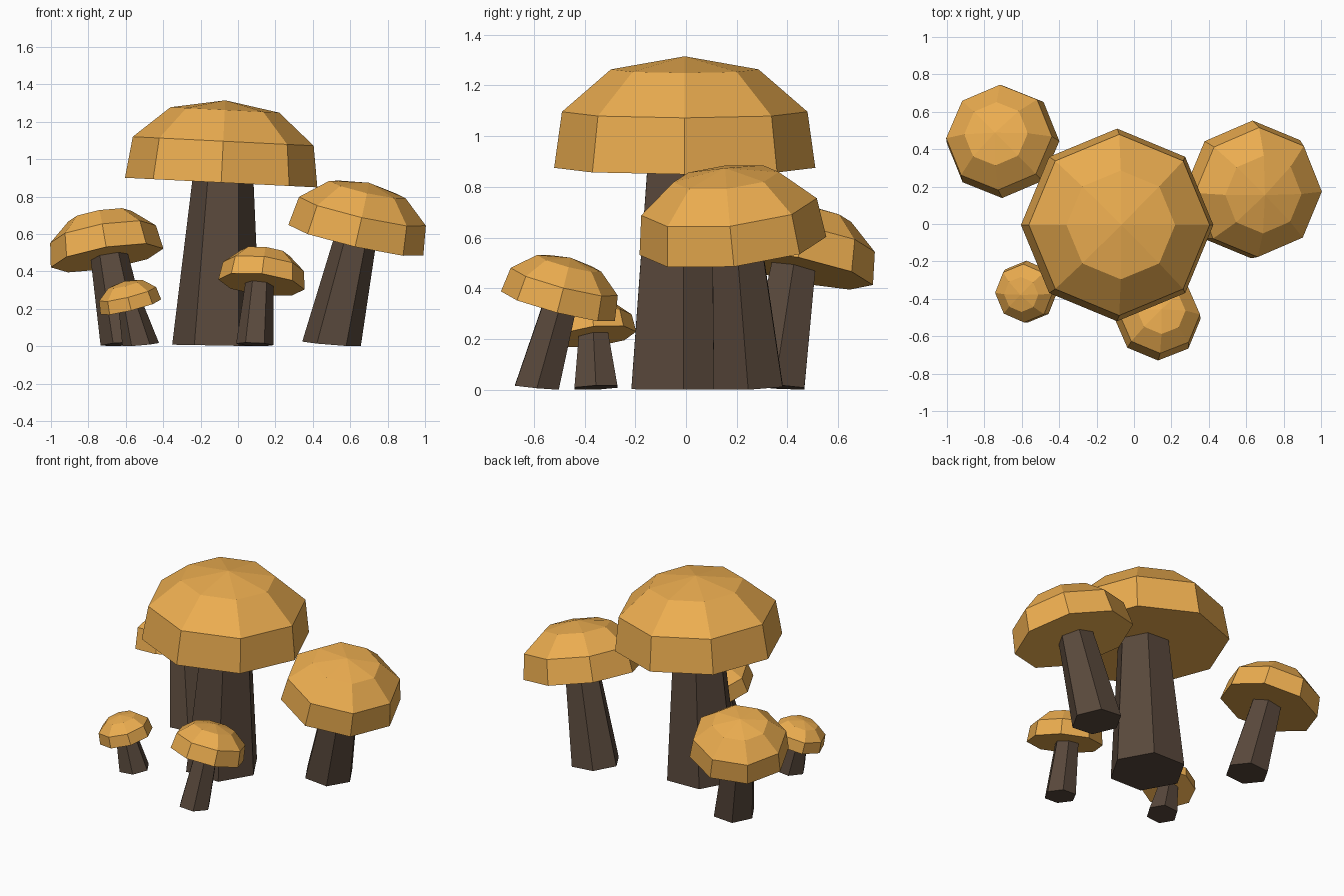
import bpy, bmesh
from math import cos, sin, tau
from mathutils import Vector

if "Cube" in bpy.data.objects:
    bpy.data.objects.remove(bpy.data.objects["Cube"])


def material(name, color):
    m = bpy.data.materials.new(name)
    m.diffuse_color = (*color, 1)
    m.use_nodes = True
    m.node_tree.nodes["Principled BSDF"].inputs["Base Color"].default_value = m.diffuse_color
    return m


CAP = material("cap_orange", (0.84, 0.42, 0.08))
STEM = material("stem_brown", (0.10, 0.066, 0.045))


def ring(bm, center, radius, sides, normal, height=0.0):
    """Ring of vertices tilted so that it faces along normal."""
    q = Vector((0, 0, 1)).rotation_difference(normal)
    c = Vector(center)
    return [bm.verts.new(c + q @ Vector((radius * cos(tau * i / sides),
                                         radius * sin(tau * i / sides), height)))
            for i in range(sides)]


def bridge(bm, a, b):
    n = len(a)
    for i in range(n):
        j = (i + 1) % n
        bm.faces.new((a[i], a[j], b[j], b[i]))


def finish(bm, name, mat):
    bmesh.ops.recalc_face_normals(bm, faces=bm.faces)
    me = bpy.data.meshes.new(name)
    bm.to_mesh(me)
    bm.free()
    me.materials.append(mat)
    bpy.context.collection.objects.link(bpy.data.objects.new(name, me))


def cap(name, center, r, normal):
    # eight-sided dome with a flat underside
    bm = bmesh.new()
    rings = [ring(bm, center, r * k, 8, normal, r * h)
             for k, h in ((1, 0), (0.94, 0.43), (0.565, 0.755))]
    bm.faces.new(rings[0][::-1])
    for a, b in zip(rings, rings[1:]):
        bridge(bm, a, b)
    q = Vector((0, 0, 1)).rotation_difference(normal)
    tip = bm.verts.new(Vector(center) + q @ Vector((0, 0, r * 0.855)))
    for i in range(8):
        bm.faces.new((rings[2][i], rings[2][(i + 1) % 8], tip))
    finish(bm, name, CAP)


def stem(name, base, r0, top, r1, normal):
    # six-sided tapered stem, base slightly tilted and dropped onto the ground
    bm = bmesh.new()
    lean = Vector((normal.x * 0.35, normal.y * 0.35, 1))
    a = ring(bm, (*base, 0), r0, 6, lean)
    low = min(v.co.z for v in a)
    for v in a:
        v.co.z -= low
    b = ring(bm, top, r1, 6, normal)
    bm.faces.new(a[::-1])
    bridge(bm, a, b)
    bm.faces.new(b)
    finish(bm, name, STEM)


# name, cap centre, cap radius, lean, stem base xy, base radius, stem top, top radius
mushrooms = [
    ("large", (-0.09, -0.005, 0.875), 0.515, (0.05, 0, 1),
     (-0.115, -0.01), 0.237, (-0.08, -0.01, 0.89), 0.163),
    ("right", (0.63, 0.185, 0.567), 0.37, (0.228, -0.10, 1),
     (0.50, 0.245), 0.157, (0.63, 0.20, 0.58), 0.112),
    ("back_left", (-0.70, 0.438, 0.472), 0.305, (-0.17, 0.20, 1),
     (-0.60, 0.35), 0.135, (-0.69, 0.425, 0.49), 0.10),
    ("front", (0.125, -0.505, 0.33), 0.232, (0.12, 0.26, 1),
     (0.09, -0.588), 0.10, (0.115, -0.495, 0.34), 0.075),
    ("small", (-0.573, -0.362, 0.21), 0.167, (-0.25, -0.12, 1),
     (-0.52, -0.355), 0.098, (-0.575, -0.365, 0.22), 0.066),
]
for name, c, r, n, base, r0, top, r1 in mushrooms:
    n = Vector(n)
    cap(name + "_mushroom_cap", c, r, n)
    stem(name + "_mushroom_stem", base, r0, top, r1, n)
